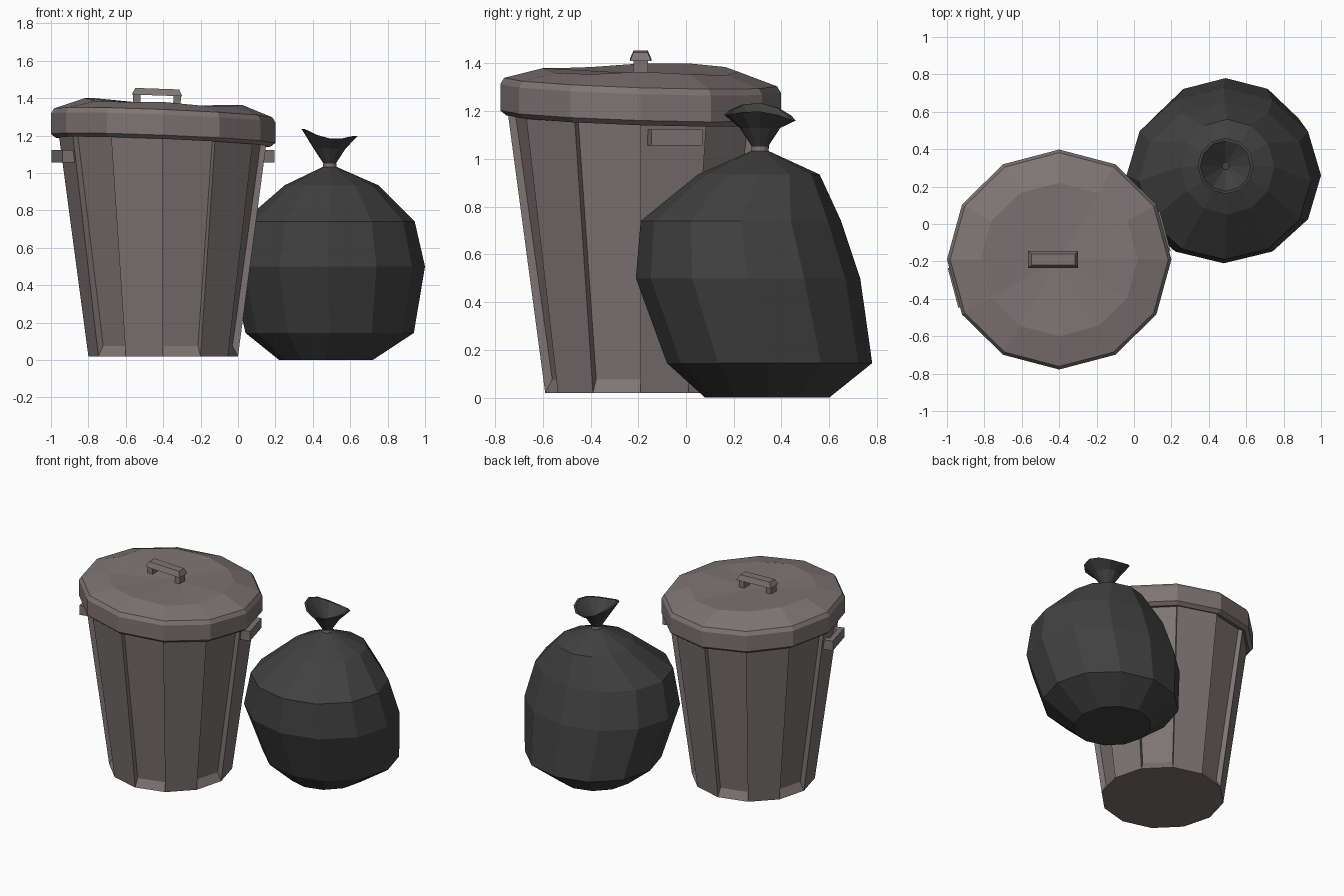
import bpy, bmesh
from math import cos, sin, radians, pi
from mathutils import Matrix, Vector

if "Cube" in bpy.data.objects:
    bpy.data.objects.remove(bpy.data.objects["Cube"])

N = 12
CAN = Vector((-0.40, -0.19, 0))


def material(name, rgb):
    m = bpy.data.materials.new(name)
    m.diffuse_color = (*rgb, 1)
    m.use_nodes = True
    m.node_tree.nodes["Principled BSDF"].inputs["Base Color"].default_value = m.diffuse_color
    return m


METAL = material("dull_metal", (0.21, 0.175, 0.175))
PLASTIC = material("black_plastic", (0.052, 0.052, 0.052))


def finish(bm, name, mat):
    me = bpy.data.meshes.new(name)
    bm.to_mesh(me)
    bm.free()
    me.materials.append(mat)
    ob = bpy.data.objects.new(name, me)
    bpy.context.collection.objects.link(ob)
    return ob


def ring(cx, cy, rx, ry, z):
    """Twelve-sided loop; z is a number or a function of the angle."""
    out = []
    for i in range(N):
        a = 2 * pi * i / N
        out.append((cx + rx * cos(a), cy + ry * sin(a), z(a) if callable(z) else z))
    return out


def loft(rings, bottom=True, top=True):
    bm = bmesh.new()
    loops = [[bm.verts.new(p) for p in r] for r in rings]
    sides = []
    for lo, hi in zip(loops, loops[1:]):
        for i in range(N):
            j = (i + 1) % N
            sides.append(bm.faces.new((lo[i], lo[j], hi[j], hi[i])))
    if bottom:
        bm.faces.new(loops[0][::-1])
    if top:
        bm.faces.new(loops[-1])
    bm.normal_update()
    return bm, sides, loops


def box(bm, centre, size, matrix=Matrix()):
    m = matrix @ Matrix.Translation(centre) @ Matrix.Diagonal((*size, 1))
    return bmesh.ops.create_cube(bm, size=1, matrix=m)["verts"]


# Can body: tapered, every second panel recessed with a sloping foot
bm, sides, _ = loft([ring(CAN.x, CAN.y, 0.40, 0.40, 0.02),
                     ring(CAN.x, CAN.y, 0.56, 0.56, 1.22)])
panels = sides[1::2]
bmesh.ops.inset_individual(bm, faces=panels, thickness=0.01, depth=-0.03)
for f in panels:
    for v in f.verts:
        if v.co.z < 0.5:
            v.co.z += 0.045
finish(bm, "can_body", METAL)


# Lid: tilted rim with a dented top
def tilted(z):
    return lambda a: z - 0.024 * cos(a) - 0.018 * sin(a)


DENTS = [1.365, 1.355, 1.35, 1.365, 1.385, 1.40, 1.40, 1.385, 1.38, 1.38, 1.36, 1.355]
rim = [(0.54, 1.175), (0.575, 1.165), (0.60, 1.185), (0.60, 1.295), (0.583, 1.322)]
rings = [ring(CAN.x, CAN.y, r, r * 0.98, tilted(z)) for r, z in rim]
rings.append(ring(CAN.x, CAN.y, 0.42, 0.41, lambda a: DENTS[round(a * N / (2 * pi)) % N]))
bm, _, loops = loft(rings, bottom=False, top=False)
mid = bm.verts.new((CAN.x, CAN.y, 1.358))
for i in range(N):
    bm.faces.new((loops[-1][i], loops[-1][(i + 1) % N], mid))
finish(bm, "can_lid", METAL)

# Lid handle: chamfered bar on two legs
bm = bmesh.new()
tilt = Matrix.Translation((-0.435, -0.19, 1.36)) @ Matrix.Rotation(radians(2), 4, 'Y')
for v in box(bm, (0, 0, 0.073), (0.27, 0.09, 0.036), tilt):
    local = tilt.inverted() @ v.co
    if local.z > 0.073:
        v.co = tilt @ Vector((local.x * 0.87, local.y * 0.65, local.z))
for s in (-1, 1):
    box(bm, (s * 0.108, 0, 0.025), (0.04, 0.06, 0.07), tilt)
finish(bm, "lid_handle", METAL)

# Side handles: U brackets on opposite plain panels
for name, angle in (("right_handle", 15), ("left_handle", 195)):
    bm = bmesh.new()
    m = Matrix.Translation(CAN) @ Matrix.Rotation(radians(angle), 4, 'Z')
    box(bm, (0.57, 0, 1.09), (0.035, 0.22, 0.068), m)
    for s in (-1, 1):
        box(bm, (0.535, s * 0.09, 1.09), (0.06, 0.04, 0.068), m)
    finish(bm, name, METAL)

# Bag: sagging lofted body leaning slightly to the back at its base
bag = [(0.47, 0.34, 0.25, 0.26, 0.0), (0.49, 0.35, 0.45, 0.43, 0.145),
       (0.48, 0.26, 0.52, 0.47, 0.50), (0.485, 0.23, 0.46, 0.42, 0.74),
       (0.50, 0.305, 0.25, 0.255, 0.935), (0.49, 0.31, 0.032, 0.032, 1.035)]
bm, _, _ = loft([ring(*r) for r in bag])
finish(bm, "bag_body", PLASTIC)

# Tie around the neck
bm, _, _ = loft([ring(0.49, 0.31, 0.036, 0.036, z) for z in (1.03, 1.052)])
finish(bm, "bag_tie", METAL)


# Flared bag mouth with a wavy edge and hollow inside
def wavy(a):
    return 1.195 + 0.022 * cos(2 * a) - 0.018 * cos(a) - 0.012 * sin(a)


mouth = [(0.026, 1.04), (0.085, 1.13), (0.15, wavy), (0.135, wavy), (0.02, 1.09)]
bm, _, _ = loft([ring(0.49, 0.31, r, r, z) for r, z in mouth])
finish(bm, "bag_mouth", PLASTIC)
